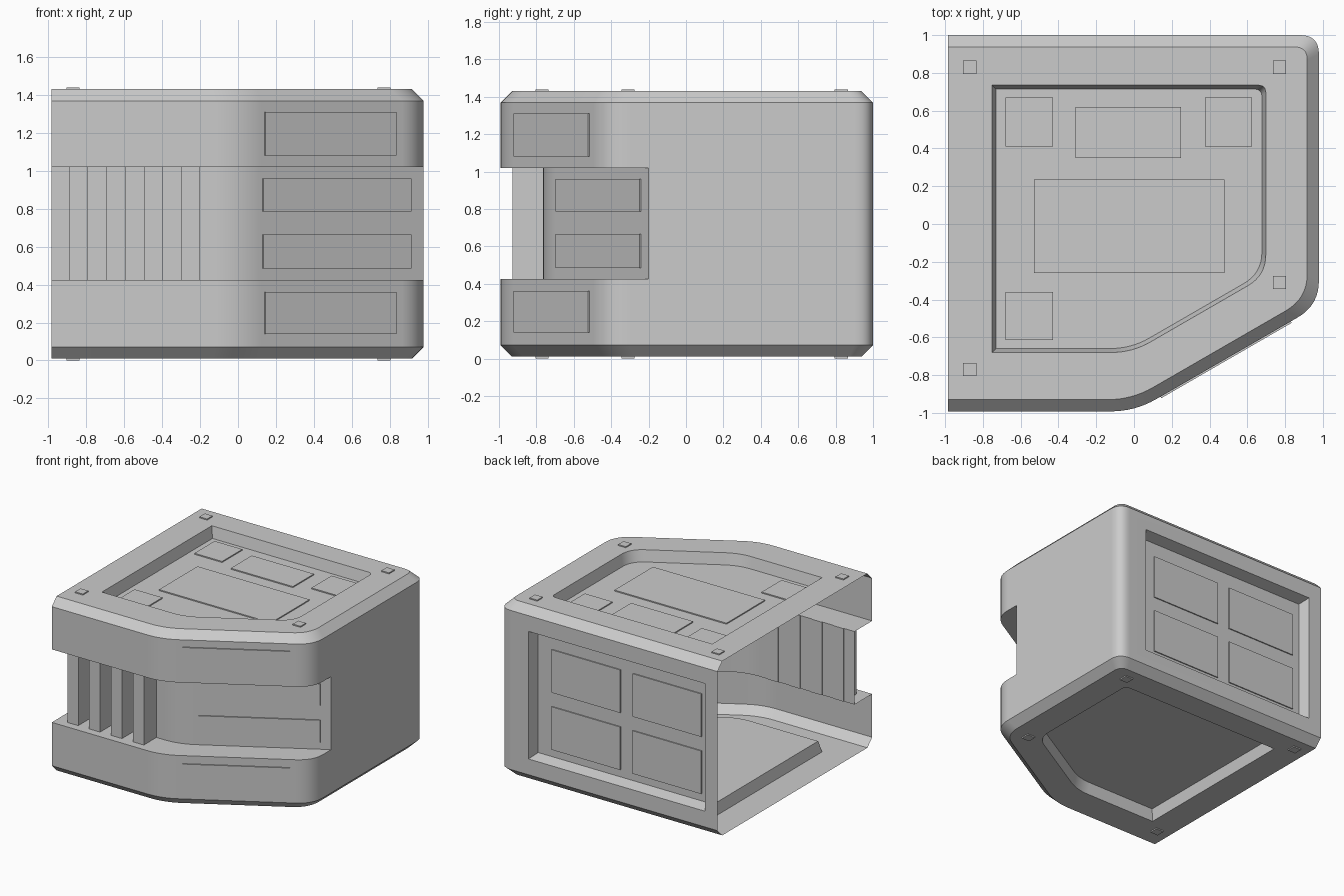
import bpy, bmesh, math
from mathutils import Vector, Matrix

cube = bpy.data.objects.get("Cube")
if cube:
    bpy.data.objects.remove(cube, do_unlink=True)

grey = bpy.data.materials.new("plain_grey")
grey.use_nodes = True
COLOUR = (0.6, 0.6, 0.6, 1)
grey.diffuse_color = COLOUR
grey.node_tree.nodes["Principled BSDF"].inputs["Base Color"].default_value = COLOUR

SLOPE = math.radians(30)
LEFT, FRONT, RIGHT, BACK, DIAG = -0.984, -0.992, 0.979, 1.0, -0.995
BOTTOM, TOP, BEVEL = 0.01, 1.43, 0.062


def make_object(name, bm):
    bmesh.ops.recalc_face_normals(bm, faces=bm.faces)
    mesh = bpy.data.meshes.new(name)
    bm.to_mesh(mesh)
    bm.free()
    mesh.materials.append(grey)
    obj = bpy.data.objects.new(name, mesh)
    bpy.context.collection.objects.link(obj)
    return obj


def loft(name, rings):
    """Closed solid through rings with equal point counts."""
    bm = bmesh.new()
    loops = [[bm.verts.new(p) for p in ring] for ring in rings]
    n = len(loops[0])
    for a, b in zip(loops, loops[1:]):
        for i in range(n):
            j = (i + 1) % n
            bm.faces.new((a[i], a[j], b[j], b[i]))
    bm.faces.new(loops[0])
    bm.faces.new(loops[-1])
    return make_object(name, bm)


def box(name, lo, hi, matrix=Matrix()):
    lo, hi = Vector(lo), Vector(hi)
    bm = bmesh.new()
    bmesh.ops.create_cube(bm, size=1)
    bmesh.ops.scale(bm, vec=hi - lo, verts=bm.verts)
    bmesh.ops.translate(bm, vec=(lo + hi) / 2, verts=bm.verts)
    bmesh.ops.transform(bm, matrix=matrix, verts=bm.verts)
    return make_object(name, bm)


def rounded(corners, steps=8):
    """Round each (x, y, tangent) corner."""
    points = []
    for i, (x, y, t) in enumerate(corners):
        c = Vector((x, y))
        if not t:
            points.append(c)
            continue
        a = c + (Vector(corners[i - 1][:2]) - c).normalized() * t
        b = c + (Vector(corners[(i + 1) % len(corners)][:2]) - c).normalized() * t
        for s in range(steps + 1):
            u = s / steps
            points.append(a * (1 - u) ** 2 + c * 2 * u * (1 - u) + b * u * u)
    return points


def outline(left, front, right, back, diag, round_big, round_small):
    """Five-sided plan with a slanted front corner."""
    k = math.tan(SLOPE)
    return rounded([(left, back, 0), (left, front, 0),
                    ((front - diag) / k, front, round_big),
                    (right, diag + k * right, round_big),
                    (right, back, round_small)])


def body_ring(z, d):
    pts = outline(LEFT, FRONT + d, RIGHT - d, BACK - d,
                  DIAG + d / math.cos(SLOPE), 0.13, 0.1 - d / 2)
    return [(p.x, p.y, z) for p in pts]


def recess_ring(z, d):
    pts = outline(-0.751 + d, -0.68 + d, 0.698 - d, 0.735 - d,
                  -0.675 + d / math.cos(SLOPE), 0.11, 0.04)
    return [(p.x, p.y, z) for p in pts]


def back_ring(y, d):
    x0, x1, z0, z1 = -0.87 + d, 0.72 - d, 0.2 + d, 1.24 - d
    return [(x0, y, z0), (x1, y, z0), (x1, y, z1), (x0, y, z1)]


# Shell body with bevelled top and bottom edges
body = loft("shell_body", [body_ring(BOTTOM, BEVEL), body_ring(BOTTOM + BEVEL, 0),
                           body_ring(TOP - BEVEL, 0), body_ring(TOP, BEVEL)])

# Cutters: sunken panels and the front band
DEPTH = 0.09
band_pts = rounded([(-1.2, -0.765, 0), (0, -0.765, 0.13),
                    (1.4, -0.765 + 1.4 * math.tan(SLOPE), 0),
                    (1.4, -1.3, 0), (-1.2, -1.3, 0)])
cutters = [
    loft("top_cutter", [recess_ring(TOP + 0.001, 0), recess_ring(TOP - DEPTH, 0.021)]),
    loft("bottom_cutter", [recess_ring(BOTTOM - 0.001, 0), recess_ring(BOTTOM + DEPTH, 0.021)]),
    loft("back_cutter", [back_ring(BACK + 0.001, 0), back_ring(BACK - DEPTH, 0.025)]),
    loft("band_cutter", [[(p.x, p.y, z) for p in band_pts] for z in (0.425, 1.02)]),
]
bpy.context.view_layer.objects.active = body
for cutter in cutters:
    mod = body.modifiers.new("cut", 'BOOLEAN')
    mod.operation, mod.solver, mod.object = 'DIFFERENCE', 'EXACT', cutter
    bpy.ops.object.modifier_apply(modifier=mod.name)
    bpy.data.objects.remove(cutter, do_unlink=True)

# Open left side: the shell is a thin sheet
bm = bmesh.new()
bm.from_mesh(body.data)
bmesh.ops.delete(bm, context='FACES', geom=[
    f for f in bm.faces if all(v.co.x < LEFT + 0.002 for v in f.verts)])
bm.to_mesh(body.data)
bm.free()
bpy.ops.object.select_all(action='DESELECT')
body.select_set(True)
bpy.ops.object.shade_smooth_by_angle(angle=math.radians(30))
weighted = body.modifiers.new("even_normals", 'WEIGHTED_NORMAL')
weighted.keep_sharp = True

# Upright slats in the front band
for i in range(4):
    x = -0.89 + i * 0.197
    box(f"front_slat_{i + 1}", (x, -0.927, 0.425), (x + 0.099, -0.76, 1.02))

# Thin plates on the sunken top panel
THIN = 0.009
floor = TOP - DEPTH
for name, x0, x1, y0, y1 in (("back_left", -0.68, -0.43, 0.41, 0.67),
                             ("back_middle", -0.31, 0.25, 0.35, 0.62),
                             ("back_right", 0.375, 0.625, 0.41, 0.67),
                             ("centre", -0.53, 0.48, -0.26, 0.235),
                             ("front_left", -0.68, -0.43, -0.615, -0.36)):
    box(f"top_plate_{name}", (x0, y0, floor), (x1, y1, floor + THIN))

# Small corner plates on the top and bottom rims
for i, (x, y) in enumerate(((-0.87, 0.83), (0.77, 0.83), (-0.87, -0.77), (0.77, -0.31))):
    for side, z in (("top", TOP), ("bottom", BOTTOM - THIN)):
        box(f"{side}_corner_plate_{i + 1}", (x - 0.035, y - 0.035, z),
            (x + 0.035, y + 0.035, z + THIN))

# Four plates on the sunken back panel
for i, x in enumerate((-0.78, -0.05)):
    for j, z in enumerate((0.285, 0.75)):
        box(f"back_plate_{i + 1}_{j + 1}", (x, BACK - DEPTH, z),
            (x + 0.62, BACK - DEPTH + THIN, z + 0.35))

# Plates on the slanted front faces
for name, diag, start, end, spans in (
        ("outer", DIAG, 0.14, 0.83, ((0.14, 0.36), (1.08, 1.31))),
        ("inner", -0.765, 0.13, 0.91, ((0.485, 0.665), (0.785, 0.96)))):
    place = Matrix.Translation((0, diag, 0)) @ Matrix.Rotation(SLOPE, 4, 'Z')
    for i, (z0, z1) in enumerate(spans):
        box(f"slanted_{name}_plate_{i + 1}", (start / math.cos(SLOPE), -THIN, z0),
            (end / math.cos(SLOPE), 0, z1), place)
